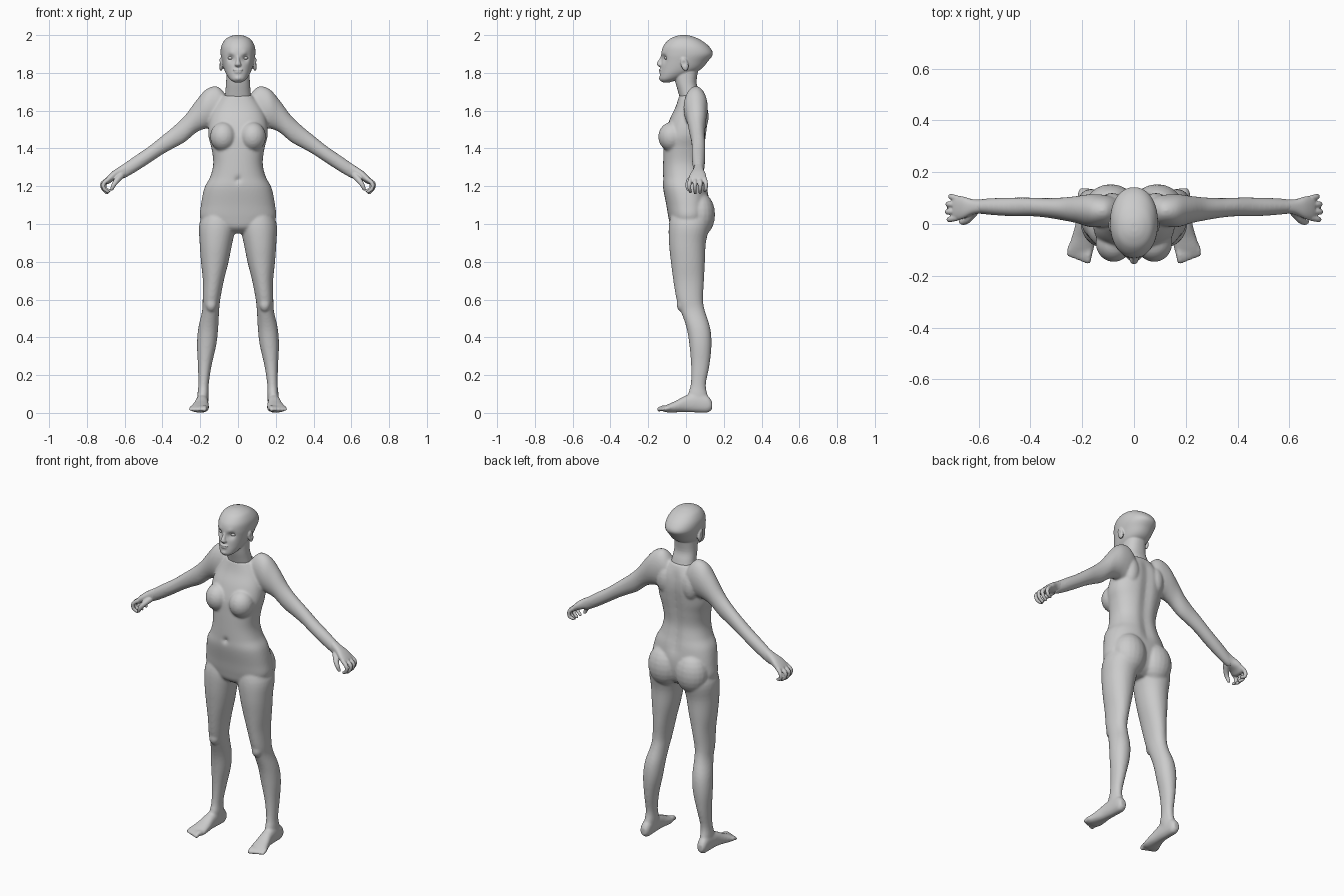
import bpy, bmesh, math
from mathutils import Vector, Matrix

cube = bpy.data.objects.get("Cube")
if cube:
    bpy.data.objects.remove(cube)

grey = bpy.data.materials.new("plain_grey")
grey.use_nodes = True
grey.diffuse_color = (0.6, 0.6, 0.6, 1)
grey.node_tree.nodes["Principled BSDF"].inputs["Base Color"].default_value = (0.6, 0.6, 0.6, 1)


def spline(rows, steps):
    """Smooth curve through the rows, whatever their length."""
    rows = [Vector(r) for r in rows]
    padded = [rows[0]] + rows + [rows[-1]]
    result = []
    for a, b, c, d in zip(padded, padded[1:], padded[2:], padded[3:]):
        for i in range(steps):
            t = i / steps
            result.append(b + t * (c - a) / 2 + t * t * (a - 2.5 * b + 2 * c - d / 2)
                          + t ** 3 * (1.5 * (b - c) + (d - a) / 2))
    return result + [rows[-1]]


def loft(bm, rows, axis="z", power=2.3, segments=36, steps=4):
    """Each row: place along the axis, then the low and high limits of both other axes."""
    place = {"x": lambda t, a, b: (t, a, b),
             "y": lambda t, a, b: (a, t, b),
             "z": lambda t, a, b: (a, b, t)}[axis]

    def bulge(v):
        return math.copysign(abs(v) ** (2 / power), v)

    rings = []
    for t, a0, a1, b0, b1 in spline(rows, steps):
        ring = []
        for i in range(segments):
            angle = math.tau * i / segments
            a = (a0 + a1) / 2 + (a1 - a0) / 2 * bulge(math.cos(angle))
            b = (b0 + b1) / 2 + (b1 - b0) / 2 * bulge(math.sin(angle))
            ring.append(bm.verts.new(place(t, a, b)))
        rings.append(ring)
    for low, high in zip(rings, rings[1:]):
        for i in range(segments):
            j = (i + 1) % segments
            bm.faces.new((low[i], low[j], high[j], high[i]))
    bm.faces.new(rings[0][::-1])
    bm.faces.new(rings[-1])


def symmetric(rows):
    return [(z, -w, w, front, back) for z, w, front, back in rows]


def ball(bm, centre, radii, tilt=0):
    matrix = (Matrix.Translation(centre) @ Matrix.Rotation(tilt, 4, "X")
              @ Matrix.Diagonal((*radii, 1)))
    bmesh.ops.create_uvsphere(bm, u_segments=20, v_segments=12, radius=1, matrix=matrix)


def digit(bm, points, thick, thin):
    path = spline(points, 8)
    for i, p in enumerate(path):
        r = thick + (thin - thick) * i / (len(path) - 1)
        ball(bm, p, (r, r, r))


def brush(bm, centre, radius, push):
    """Soft dent or bump."""
    for v in bm.verts:
        d = (v.co - Vector(centre)).length / radius
        v.co += Vector(push) * math.exp(-d * d)


def mirror(bm, keep=False):
    """Flip to the other side, keeping the first side if asked."""
    geom = bm.verts[:] + bm.edges[:] + bm.faces[:]
    if keep:
        geom = bmesh.ops.duplicate(bm, geom=geom)["geom"]
    for v in [g for g in geom if isinstance(g, bmesh.types.BMVert)]:
        v.co.x = -v.co.x
    bmesh.ops.reverse_faces(bm, faces=[g for g in geom if isinstance(g, bmesh.types.BMFace)])


def finish(bm, name, voxel=0, relax=0):
    mesh = bpy.data.meshes.new(name)
    bm.to_mesh(mesh)
    bm.free()
    mesh.materials.append(grey)
    for p in mesh.polygons:
        p.use_smooth = True
    obj = bpy.data.objects.new(name, mesh)
    bpy.context.collection.objects.link(obj)
    if voxel:
        fuse = obj.modifiers.new("fuse", "REMESH")
        fuse.mode = "VOXEL"
        fuse.voxel_size = voxel
        fuse.use_smooth_shade = True
        soften = obj.modifiers.new("soften", "SMOOTH")
        soften.factor = 0.5
        soften.iterations = relax


# Body: leg, foot, toes and arm of one side
body = bmesh.new()
loft(body, [(1.08, .03, .17, -.07, .11), (1, .01, .205, -.09, .125),
            (.9, .03, .203, -.09, .105), (.8, .05, .196, -.08, .1),
            (.7, .075, .186, -.067, .095), (.6, .094, .187, -.05, .09),
            (.54, .1, .19, -.028, .1), (.45, .105, .21, .003, .128),
            (.36, .115, .217, .018, .135), (.25, .14, .212, .027, .124),
            (.15, .155, .21, .025, .105), (.09, .155, .215, .01, .115),
            (.03, .16, .212, .03, .125)], power=2.1)
loft(body, [(.138, .172, .208, .02, .06), (.115, .16, .217, .002, .09),
            (.06, .158, .22, .002, .105), (0, .157, .226, .004, .092),
            (-.05, .154, .24, .003, .066), (-.09, .154, .253, .002, .048),
            (-.115, .16, .25, .005, .036)], axis="y")
for i in range(5):
    x, tip, r = .174 + .0185 * i, -.143 + .006 * i, .015 - .0012 * i
    digit(body, [(x, -.09, .026), (x + .002, tip + .02, .026), (x + .004, tip, .018)], r, r * .85)
ball(body, (.142, -.022, .575), (.03, .028, .04))
loft(body, [(.05, 0, .09, 1.57, 1.66), (.085, -.005, .105, 1.54, 1.71),
            (.12, -.01, .113, 1.51, 1.73), (.17, -.012, .115, 1.505, 1.712),
            (.22, .003, .108, 1.485, 1.655), (.28, .015, .102, 1.435, 1.575),
            (.34, .025, .1, 1.402, 1.517), (.4, .03, .102, 1.368, 1.468),
            (.47, .03, .102, 1.322, 1.412), (.54, .034, .1, 1.277, 1.364),
            (.6, .04, .095, 1.243, 1.322), (.63, .042, .092, 1.235, 1.3)], axis="x", power=2)
# Breast, buttock and shoulder blade of one side
ball(body, (.078, -.075, 1.462), (.07, .072, .078))
ball(body, (.09, .07, 1.05), (.098, .084, .12))
ball(body, (.085, .075, 1.57), (.05, .045, .085))
mirror(body, keep=True)

# Torso with navel and spine groove
trunk = bmesh.new()
loft(trunk, symmetric([(.95, .08, -.04, .06), (.98, .15, -.078, .1), (1.03, .2, -.092, .12),
                       (1.1, .196, -.104, .125), (1.19, .178, -.121, .115),
                       (1.25, .147, -.122, .102), (1.32, .131, -.121, .092),
                       (1.4, .14, -.118, .1), (1.47, .157, -.112, .11),
                       (1.55, .152, -.088, .118), (1.62, .125, -.055, .112),
                       (1.68, .08, -.036, .085)]), segments=56, steps=5)
for z in range(118, 164, 4):
    brush(trunk, (0, .105, z / 100), .032, (0, -.009, 0))
brush(trunk, (0, -.122, 1.235), .014, (0, .014, 0))
spare = bpy.data.meshes.new("spare")
trunk.to_mesh(spare)
trunk.free()
body.from_mesh(spare)
bpy.data.meshes.remove(spare)
finish(body, "body", voxel=.0065, relax=7)

# Head: skull with eye sockets, then neck, nose, lips, chin and ears
head = bmesh.new()
loft(head, symmetric([(1.75, .02, -.125, -.085), (1.765, .042, -.138, -.04),
                      (1.79, .06, -.138, .02), (1.82, .074, -.135, .08),
                      (1.86, .085, -.131, .115), (1.9, .092, -.131, .142),
                      (1.94, .089, -.121, .122), (1.975, .07, -.092, .077),
                      (1.993, .042, -.058, .035), (2, .015, -.03, .005)]),
     power=2.15, segments=64, steps=7)
for side in (-1, 1):
    brush(head, (side * .038, -.12, 1.878), .02, (0, .016, 0))
    brush(head, (side * .036, -.122, 1.902), .016, (0, -.005, 0))
    ball(head, (side * .09, -.008, 1.846), (.011, .02, .037), tilt=.25)
    brush(head, (side * .101, -.01, 1.85), .011, (-side * .008, 0, 0))
loft(head, symmetric([(1.65, .072, -.028, .085), (1.7, .067, -.042, .07),
                      (1.75, .063, -.056, .056), (1.82, .06, -.07, .065)]))
loft(head, symmetric([(1.831, .01, -.14, -.11), (1.842, .018, -.154, -.11),
                      (1.855, .013, -.153, -.11), (1.875, .009, -.14, -.11),
                      (1.897, .009, -.13, -.11)]), segments=20)
ball(head, (0, -.134, 1.815), (.026, .01, .006))
ball(head, (0, -.133, 1.803), (.022, .01, .006))
ball(head, (0, -.122, 1.772), (.024, .021, .017))
finish(head, "head", voxel=.004, relax=3)

# Eyes, then hands with curled fingers
for name, side in (("left", 1), ("right", -1)):
    eye = bmesh.new()
    ball(eye, (side * .038, -.1, 1.879), (.016, .014, .01))
    finish(eye, name + "_eye")

    hand = bmesh.new()
    loft(hand, [(.59, .041, .094, 1.25, 1.326), (.625, .035, .096, 1.24, 1.305),
                (.66, .02, .106, 1.228, 1.282), (.685, .015, .108, 1.213, 1.26),
                (.7, .022, .1, 1.212, 1.243)], axis="x", segments=28)
    for i in range(4):
        y, reach = .024 + .025 * i, (.002, .008, .006, -.004)[i]
        splay = (i - 1.5) * .004
        digit(hand, [(.685, y, 1.237), (.709 + reach, y + splay, 1.215),
                     (.707 + reach, y + splay, 1.187), (.686 + reach, y, 1.173 - reach)],
              .0125, .0085)
    digit(hand, [(.62, .045, 1.255), (.642, .018, 1.23), (.658, .008, 1.207),
                 (.668, .01, 1.185)], .018, .009)
    if side < 0:
        mirror(hand)
    finish(hand, name + "_hand", voxel=.004, relax=2)
